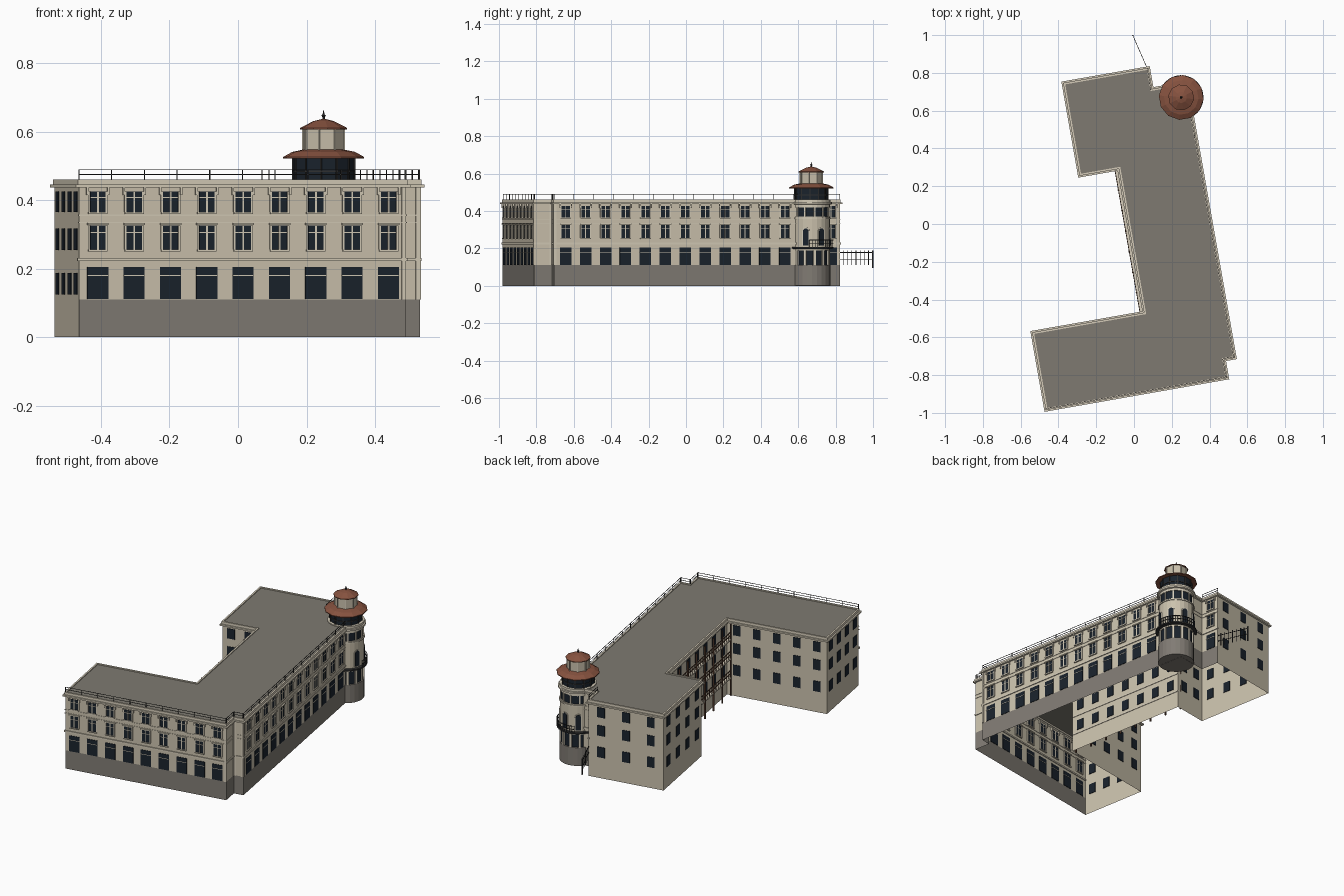
import bpy, bmesh, math
from mathutils import Vector, Matrix

if "Cube" in bpy.data.objects:
    bpy.data.objects.remove(bpy.data.objects["Cube"])

R = Matrix.Rotation(math.radians(10), 4, 'Z')     # whole building is turned 10 degrees
COL = dict(wall=(.60, .54, .42), plinth=(.22, .20, .175), glass=(.010, .016, .025),
           roof=(.21, .195, .165), tile=(.24, .085, .05), iron=(.03, .03, .03),
           trim=(.66, .60, .48), wood=(.10, .05, .03))
MATS = {}
for k, c in COL.items():
    MATS[k] = bpy.data.materials.new(k)
    MATS[k].diffuse_color = (*c, 1)
parts = {}


def part(name, mat):
    if name not in parts:
        parts[name] = (bmesh.new(), [mat])
    return parts[name][0]


def box(name, mat, c, d, size):
    """Box centred at c, first axis along the 2D direction d."""
    d = Vector((d[0], d[1], 0)).normalized()
    n = Vector((d.y, -d.x, 0))
    m = Matrix((d, n, Vector((0, 0, 1)))).transposed().to_4x4()
    bmesh.ops.create_cube(part(name, mat), size=1,
                          matrix=Matrix.Translation(c) @ m @ Matrix.Diagonal((*size, 1)))


def bar(name, mat, p, q, t):
    """Square bar between two points."""
    p, q = Vector(p), Vector(q)
    v = q - p
    m = v.to_track_quat('X', 'Z').to_matrix().to_4x4()
    bmesh.ops.create_cube(part(name, mat), size=1,
                          matrix=Matrix.Translation((p + q) / 2) @ m @ Matrix.Diagonal((v.length, t, t, 1)))


def lathe(name, mat, prof, n, c):
    """Revolve an (r, z) profile about the vertical at c."""
    bm = part(name, mat)
    rings = [[bm.verts.new((c[0] + r * math.cos(2 * math.pi * (i + .5) / n),
                            c[1] + r * math.sin(2 * math.pi * (i + .5) / n), z)) for i in range(n)]
             for r, z in prof]
    for a, b in zip(rings, rings[1:]):
        for i in range(n):
            j = (i + 1) % n
            bm.faces.new((a[i], a[j], b[j], b[i]))


def local(x, y):
    return R.inverted() @ Vector((x, y, 0))


# footprint, counter-clockwise, in the building's own axes
P = [Vector(p) for p in [(-.627, -.885), (.342, -.885), (.342, -.787), (.40, -.787), (.40, .684),
                         (.215, .684), (.215, .797), (-.236, .797), (-.236, .305),
                         (-.025, .305), (-.025, -.475), (-.627, -.475)]]
N = len(P)
STREET = range(6)                                  # edges with plinth and rich facade


def edge(i):
    p, q = P[i], P[(i + 1) % N]
    d = (q - p).normalized()
    return p, d, Vector((d.y, -d.x)), (q - p).length


def offset(o):
    out = []
    for i in range(N):
        n0, n1 = edge(i - 1)[2], edge(i)[2]
        out.append(P[i] + (n0 + n1) * o / (1 + n0.dot(n1)))
    return out


def on(i, s, out, z):
    p, d, n, L = edge(i)
    v = p + d * s + n * out
    return Vector((v.x, v.y, z))


def panel(name, mat, i, s, z0, z1, w, t, out=0):
    box(name, mat, on(i, s, out, (z0 + z1) / 2), edge(i)[1], (w, t, z1 - z0))


# wall shell with open underside, plinth on the street sides
H = .459
for i in range(N):
    p, q = P[i], P[(i + 1) % N]
    z = .11 if i in STREET else 0
    spans = [('walls', 'wall', z, H)] + ([('plinth', 'plinth', 0, z)] if z else [])
    for nm, mt, a, b in spans:
        bm = part(nm, mt)
        bm.faces.new([bm.verts.new(v) for v in ((p.x, p.y, a), (q.x, q.y, a), (q.x, q.y, b), (p.x, p.y, b))])

# flat roof
bm = part('roof_deck', 'roof')
bm.faces.new([bm.verts.new((v.x, v.y, .456)) for v in P])


# mouldings running round the outline
def ring(name, mat, inn, out, z0, z1):
    bm = part(name, mat)
    A, B = offset(inn), offset(out)
    L = [[bm.verts.new((v.x, v.y, z)) for v in s] for s, z in ((A, z0), (B, z0), (B, z1), (A, z1))]
    for k in range(4):
        for i in range(N):
            j = (i + 1) % N
            bm.faces.new((L[k][i], L[k][j], L[(k + 1) % 4][j], L[(k + 1) % 4][i]))


ring('cornice', 'trim', -.002, .012, .437, .446)
ring('parapet', 'trim', -.006, .004, .446, .461)
for i in STREET:
    L = edge(i)[3]
    for z0, z1, o in ((.222, .231, .010), (.333, .337, .005), (.354, .358, .005)):
        panel('string_courses', 'trim', i, L / 2, z0, z1, L + o, o, 0)


# street windows
def street_column(i, s):
    panel('shop_windows', 'glass', i, s, .111, .205, .062, .006)
    panel('window_bars', 'trim', i, s, .178, .181, .062, .009)
    for z0, z1, zt in ((.256, .326, .304), (.366, .426, .407)):
        panel('upper_windows', 'glass', i, s, z0, z1, .045, .006)
        panel('window_bars', 'trim', i, s, z0, z1, .005, .009)
        panel('window_bars', 'trim', i, s, zt, zt + .003, .045, .009)
        panel('sills', 'trim', i, s, z0 - .006, z0, .056, .016)
        for k in (-1, 1):
            panel('window_surrounds', 'trim', i, s + k * .026, z0, z1, .006, .010)
    panel('lintels', 'trim', i, s, .328, .334, .062, .018)
    for k in (-.031, .031):
        panel('brackets', 'trim', i, s + k, .415, .437, .006, .018)


for k in range(9):
    street_column(0, .055 + .1077 * k)
for k in range(12):
    street_column(3, .063 + .1082 * k)
street_column(5, .065)
# corner pilasters
for i, s in ((1, .09), (2, .008), (2, .052), (3, .006), (0, .962)):
    panel('pilasters', 'trim', i, s, .11, .437, .012, .008)

# plain windows on the rear sides: edge -> columns
for i, n in ((6, 3), (7, 4), (8, 2), (9, 7), (10, 5), (11, 4)):
    L = edge(i)[3]
    for k in range(n):
        for z0, z1 in ((.125, .187), (.255, .317), (.365, .425)):
            panel('rear_windows', 'glass', i, L * (k + .5) / n, z0, z1, .045, .006)

# courtyard galleries
L = edge(9)[3]
for z in (.11, .225, .34):
    panel('gallery_floors', 'trim', 9, L / 2, z - .008, z, L, .03, .012)
    for h in (.022, .042):
        bar('gallery_rails', 'wood', on(9, 0, .025, z + h), on(9, L, .025, z + h), .004)
    for k in range(29):
        s = L * k / 28
        bar('gallery_rails', 'wood', on(9, s, .025, z), on(9, s, .025, z + .042), .0025)
for k in range(8):
    s = .004 + (L - .008) * k / 7
    bar('gallery_posts', 'wood', on(9, s, .025, 0), on(9, s, .025, .437), .008)

# roof railing along the street sides
for i, n in ((0, 10), (1, 1), (2, 1), (3, 13), (5, 1)):
    L = edge(i)[3] - (.06 if i == 3 else 0)
    for z in (.475, .489):
        bar('roof_railing', 'iron', on(i, 0, -.003, z), on(i, L, -.003, z), .0022)
    for k in range(n + 1):
        bar('roof_railing', 'iron', on(i, L * k / n, -.003, .455), on(i, L * k / n, -.003, .49), .0028)

# corner tower
C = local(.25, .67)


def around(name, mat, n, r, z0, z1, w, t, first=0.0):
    for k in range(n):
        a = first + 2 * math.pi * k / n
        c = (C.x + r * math.cos(a), C.y + r * math.sin(a), (z0 + z1) / 2)
        box(name, mat, c, (-math.sin(a), math.cos(a)), (w, t, z1 - z0))


lathe('tower_base', 'plinth', [(.0005, .001), (.102, .001), (.102, .11), (.09, .11)], 24, C)
lathe('tower_glazing', 'glass', [(.094, .11), (.094, .20)], 24, C)
lathe('tower_body', 'wall', [(.094, .188), (.099, .188), (.099, .37), (.09, .37)], 24, C)
lathe('tower_glazing', 'glass', [(.094, .365), (.094, .425)], 24, C)
lathe('tower_cornice', 'trim', [(.09, .42), (.10, .42), (.10, .434), (.110, .437), (.110, .447),
                                (.102, .448), (.102, .461), (.0005, .461)], 24, C)
lathe('tower_bands', 'trim', [(.097, .358), (.104, .358), (.104, .366), (.097, .366)], 24, C)
around('tower_piers', 'trim', 12, .096, .11, .19, .014, .010)
around('tower_piers', 'trim', 12, .096, .366, .422, .008, .008)
lathe('tower_lantern', 'glass', [(.089, .455), (.089, .528)], 12, C)
around('lantern_bars', 'iron', 12, .089, .455, .528, .005, .007, math.pi / 12)
lathe('lantern_ring', 'iron', [(.088, .483), (.093, .483), (.093, .487), (.088, .487)], 12, C)
lathe('lower_tower_roof', 'tile', [(.085, .524), (.119, .521), (.119, .526), (.092, .541), (.058, .548)], 12, C)
lathe('tower_cupola', 'wall', [(.061, .54), (.061, .612)], 8, C)
around('cupola_trim', 'trim', 8, .061, .545, .61, .005, .006, math.pi / 8)
lathe('upper_tower_roof', 'tile', [(.055, .610), (.069, .607), (.069, .611), (.03, .631), (.0005, .638)], 10, C)
lathe('finial', 'iron', [(.004, .632), (.004, .643), (.007, .647), (.003, .651), (.0005, .663)], 8, C)

# arched tower windows
for deg in (-25, 25, 72, 118):
    a = math.radians(deg - 10 + 8)
    t = Vector((-math.sin(a), math.cos(a), 0))
    n = Vector((math.cos(a), math.sin(a), 0))
    for nm, mt, w, o in (('arch_frames', 'trim', .020, .1005), ('arch_windows', 'glass', .015, .1025)):
        bm = part(nm, mt)
        pts = [(-w, .215), (w, .215)] + [(w * math.cos(math.pi * j / 8), .292 + w * math.sin(math.pi * j / 8))
                                         for j in range(9)]
        f = bm.faces.new([bm.verts.new(C + n * o + t * x + Vector((0, 0, z))) for x, z in pts])
        e = bmesh.ops.extrude_face_region(bm, geom=[f])['geom']
        bmesh.ops.translate(bm, vec=-n * .008, verts=[v for v in e if isinstance(v, bmesh.types.BMVert)])

# tower balcony: slab ring and railing on the street half
lathe('balcony_slab', 'iron', [(.098, .196), (.118, .199), (.118, .207), (.098, .207)], 24, C)
arc = [C + Vector((.116 * math.cos(a), .116 * math.sin(a), 0))
       for a in (math.radians(-15 + 7.5 * k) for k in range(17))]
for p, q in zip(arc, arc[1:]):
    for z in (.226, .245):
        bar('balcony_railing', 'iron', p + Vector((0, 0, z)), q + Vector((0, 0, z)), .003)
for p in arc:
    bar('balcony_railing', 'iron', p + Vector((0, 0, .205)), p + Vector((0, 0, .245)), .002)

# side fence at the back corner
a, b = local(.072, .82), local(-.006, .998)
for z in (.142, .178):
    bar('side_fence', 'iron', a + Vector((0, 0, z)), b + Vector((0, 0, z)), .003)
for k in range(9):
    p = a.lerp(b, k / 8)
    end = k == 8
    bar('side_fence', 'iron', p + Vector((0, 0, .095 if end else .11)),
        p + Vector((0, 0, .19)), .006 if end else .0025)

# write the parts out
for name, (bm, mats) in parts.items():
    bmesh.ops.remove_doubles(bm, verts=bm.verts, dist=1e-5)
    if name not in ('roof_deck', 'walls', 'plinth'):
        bmesh.ops.recalc_face_normals(bm, faces=bm.faces)
    bm.transform(R)
    me = bpy.data.meshes.new(name)
    bm.to_mesh(me)
    bm.free()
    me.materials.append(MATS[mats[0]])
    bpy.context.collection.objects.link(bpy.data.objects.new(name, me))

for m in bpy.data.materials:
    if m.users and not m.is_grease_pencil:
        m.use_nodes = True
        m.node_tree.nodes["Principled BSDF"].inputs["Base Color"].default_value = m.diffuse_color
